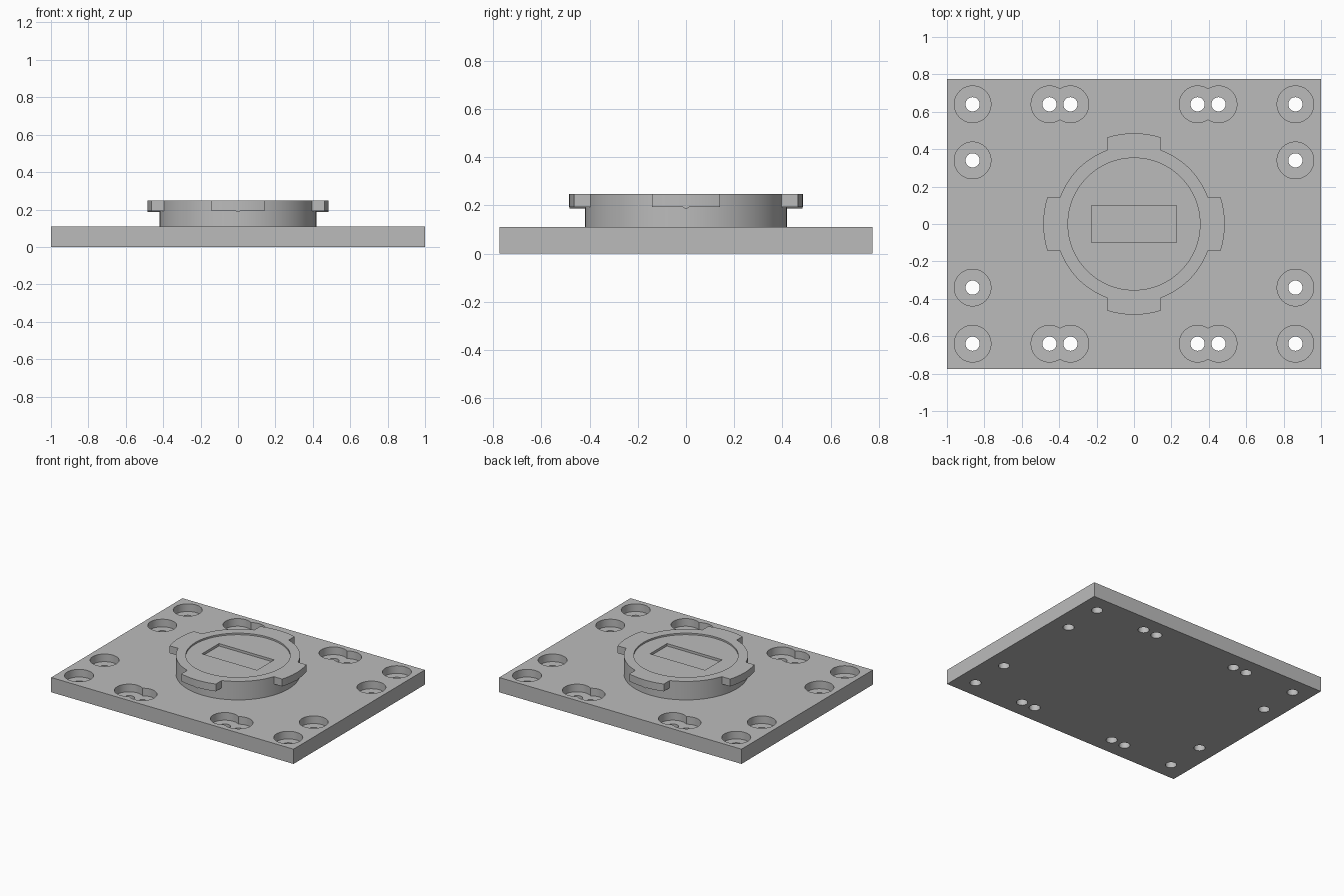
import bpy, bmesh
from math import sin, cos, asin, pi, radians

cube = bpy.data.objects.get("Cube")
if cube:
    bpy.data.objects.remove(cube, do_unlink=True)

grey = bpy.data.materials.new("matte grey")
grey.use_nodes = True
grey.diffuse_color = (0.5, 0.5, 0.5, 1)
grey.node_tree.nodes["Principled BSDF"].inputs["Base Color"].default_value = (0.5, 0.5, 0.5, 1)


def prism(name, outline, bottom, top):
    """Extrude a closed outline straight up."""
    bm = bmesh.new()
    base = bm.faces.new([bm.verts.new((x, y, bottom)) for x, y in outline])
    grown = bmesh.ops.extrude_face_region(bm, geom=[base])["geom"]
    moved = [g for g in grown if isinstance(g, bmesh.types.BMVert)]
    bmesh.ops.translate(bm, verts=moved, vec=(0, 0, top - bottom))
    bmesh.ops.recalc_face_normals(bm, faces=bm.faces)
    mesh = bpy.data.meshes.new(name)
    bm.to_mesh(mesh)
    bm.free()
    mesh.materials.append(grey)
    obj = bpy.data.objects.new(name, mesh)
    bpy.context.collection.objects.link(obj)
    return obj


def arc(radius, start, end, steps):
    angles = [start + (end - start) * i / steps for i in range(steps + 1)]
    return [(radius * cos(a), radius * sin(a)) for a in angles]


def circle(radius, x=0, y=0, sides=64):
    return [(x + px, y + py) for px, py in arc(radius, 0, 2 * pi, sides)[:-1]]


def rectangle(w, d):
    return [(-w, -d), (w, -d), (w, d), (-w, d)]


def cut(target, cutter):
    """Subtract the cutter, then remove it."""
    mod = target.modifiers.new("cut", "BOOLEAN")
    mod.object, mod.operation, mod.solver = cutter, "DIFFERENCE", "EXACT"
    cutter.hide_render = True
    bpy.context.view_layer.objects.active = target
    bpy.ops.object.modifier_apply(modifier=mod.name)
    bpy.data.objects.remove(cutter, do_unlink=True)


def smooth(obj):
    bpy.ops.object.select_all(action="DESELECT")
    obj.select_set(True)
    bpy.context.view_layer.objects.active = obj
    bpy.ops.object.shade_smooth_by_angle(angle=radians(30))


# Base plate with counterbored screw holes
PLATE_TOP = 0.11
plate = prism("base_plate", rectangle(1, 0.774), 0, PLATE_TOP)
for x, y in ((0.863, 0.64), (0.863, 0.34), (0.452, 0.64), (0.34, 0.64)):
    for sx in (-1, 1):
        for sy in (-1, 1):
            cut(plate, prism("bore", circle(0.098, x * sx, y * sy), 0.053, 0.2))
            cut(plate, prism("hole", circle(0.038, x * sx, y * sy, 32), -0.1, 0.2))
smooth(plate)

# Round hub
HUB, REACH, HALF_TAB = 0.42, 0.485, 0.142
FLANGE_BOTTOM, FLANGE_TOP = 0.193, 0.248
hub = prism("hub", circle(HUB, sides=96), PLATE_TOP, FLANGE_BOTTOM)
smooth(hub)

# Locking flange with four tabs and a shallow dished top
tab, root = asin(HALF_TAB / REACH), asin(HALF_TAB / HUB)
outline = []
for k in range(4):
    turn = k * pi / 2
    outline += arc(REACH, turn - tab, turn + tab, 12)
    outline += arc(HUB, turn + root, turn + pi / 2 - root, 20)
flange = prism("locking_flange", outline, FLANGE_BOTTOM, FLANGE_TOP)
cut(flange, prism("dish", circle(0.353, sides=96), FLANGE_TOP - 0.012, 0.4))
cut(flange, prism("slot", rectangle(0.227, 0.1), FLANGE_TOP - 0.03, 0.4))
smooth(flange)

# Small detent rib under each tab
for k in range(4):
    rib = prism("detent_rib_%d" % (k + 1), circle(0.016, sides=16), 0.41, REACH - 0.002)
    rib.rotation_euler = (0, pi / 2, k * pi / 2)
    rib.location.z = 0.202
    smooth(rib)
